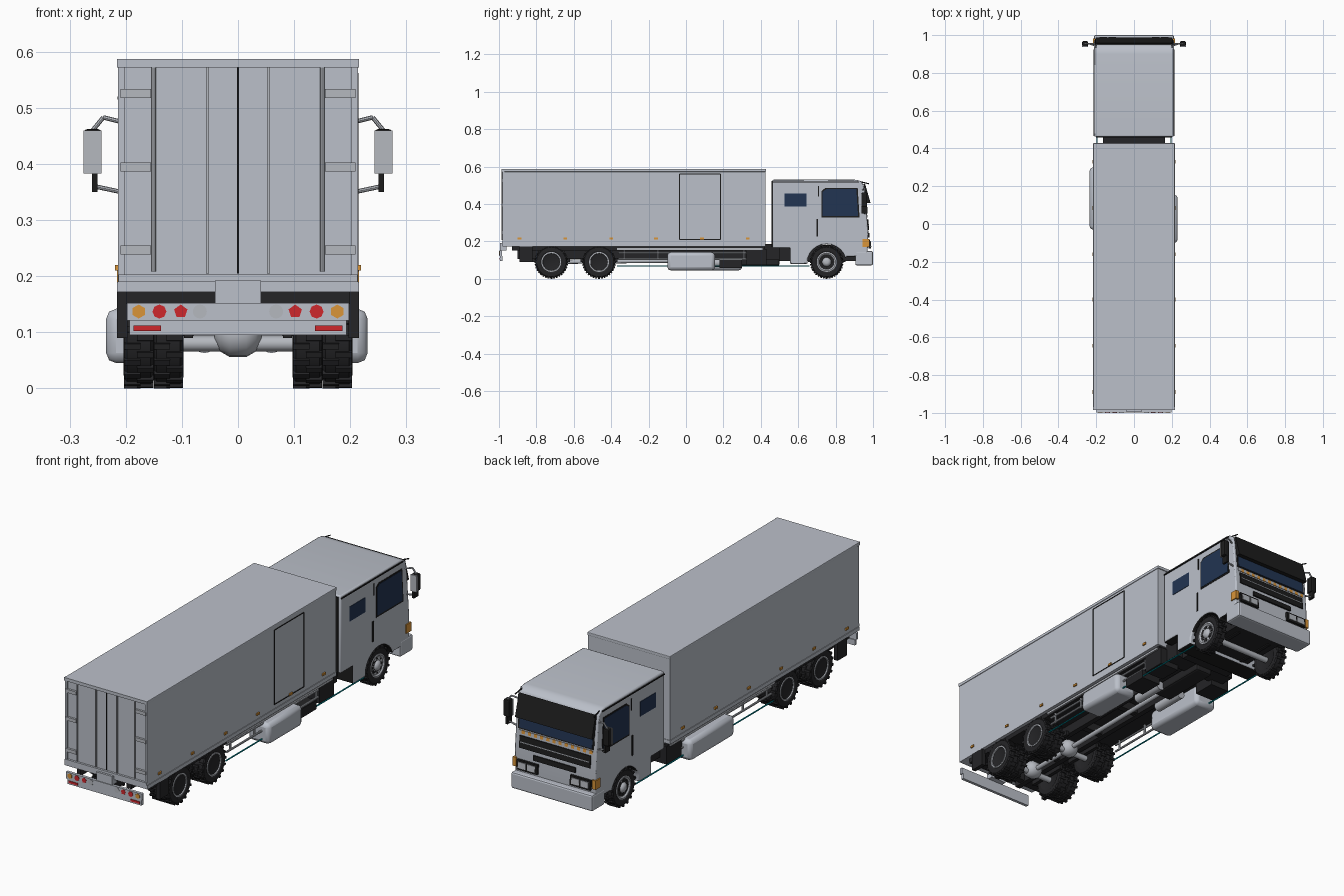
import bpy, bmesh, math
from mathutils import Vector

def mat(name, r, g, b):
    m = bpy.data.materials.new(name)
    m.diffuse_color = (r, g, b, 1)
    return m

PAINT = mat("pale grey paint", 0.50, 0.53, 0.59)
METAL = mat("light metal", 0.46, 0.48, 0.52)
BLACK = mat("black trim", 0.012, 0.012, 0.012)
DARK = mat("dark chassis", 0.018, 0.018, 0.02)
GLASS = mat("navy glass", 0.016, 0.035, 0.085)
RED = mat("red lens", 0.62, 0.02, 0.025)
AMBER = mat("amber lens", 0.70, 0.30, 0.04)
TEAL = mat("teal pipe", 0.0, 0.30, 0.36)

def finish(name, bm, m, bevel=0, smooth=False, seg=2):
    bmesh.ops.recalc_face_normals(bm, faces=bm.faces)
    me = bpy.data.meshes.new(name)
    bm.to_mesh(me)
    bm.free()
    me.materials.append(m)
    ob = bpy.data.objects.new(name, me)
    bpy.context.collection.objects.link(ob)
    if bevel:
        mod = ob.modifiers.new("bevel", 'BEVEL')
        mod.width, mod.segments, mod.limit_method = bevel, seg, 'ANGLE'
    if smooth:
        bpy.ops.object.select_all(action='DESELECT')
        ob.select_set(True)
        bpy.context.view_layer.objects.active = ob
        bpy.ops.object.shade_smooth_by_angle(angle=math.radians(35))
    return ob

def prism(name, pts, x0, x1, m, **kw):
    """Side profile of (y, z) points extruded across x."""
    bm = bmesh.new()
    a = [bm.verts.new((x0, y, z)) for y, z in pts]
    b = [bm.verts.new((x1, y, z)) for y, z in pts]
    bm.faces.new(a)
    bm.faces.new(b)
    for i in range(len(pts)):
        j = (i + 1) % len(pts)
        bm.faces.new((a[i], a[j], b[j], b[i]))
    return finish(name, bm, m, **kw)

def box(name, x0, x1, y0, y1, z0, z1, m, **kw):
    return prism(name, [(y0, z0), (y1, z0), (y1, z1), (y0, z1)], x0, x1, m, **kw)

def pair(name, x0, x1, y0, y1, z0, z1, m, **kw):
    for s, side in ((1, "right"), (-1, "left")):
        box(f"{name}_{side}", s * x0, s * x1, y0, y1, z0, z1, m, **kw)

def rod(name, p0, p1, r, m, n=8, smooth=True):
    p0, p1 = Vector(p0), Vector(p1)
    d = p1 - p0
    bm = bmesh.new()
    bmesh.ops.create_cone(bm, cap_ends=True, segments=n, radius1=r, radius2=r, depth=d.length)
    bm.transform(d.to_track_quat('Z', 'Y').to_matrix().to_4x4())
    bmesh.ops.translate(bm, verts=bm.verts, vec=(p0 + p1) / 2)
    return finish(name, bm, m, smooth=smooth)

def lathe(name, prof, c, m, n=32, lugs=False):
    """Spin (x, radius) profile about the x axis at centre c."""
    bm = bmesh.new()
    rings = [[bm.verts.new((c[0] + x, c[1] + r * math.cos(t), c[2] + r * math.sin(t)))
              for t in (2 * math.pi * k / n for k in range(n))] for x, r in prof]
    for a, b in zip(rings, rings[1:]):
        for k in range(n):
            j = (k + 1) % n
            bm.faces.new((a[k], a[j], b[j], b[k]))
    bm.faces.new(rings[0])
    bm.faces.new(rings[-1])
    if lugs:  # staggered tread blocks
        for k in range(36):
            t = 2 * math.pi * k / 36
            x0, x1 = (-0.026, 0.003) if k % 2 else (-0.003, 0.026)
            vs = [bm.verts.new((c[0] + x, c[1] + r * math.cos(t + d), c[2] + r * math.sin(t + d)))
                  for x in (x0, x1) for r, d in ((.08, -.07), (.08, .07), (.09, .055), (.09, -.055))]
            for f in ((0, 1, 2, 3), (4, 5, 6, 7), (0, 1, 5, 4), (1, 2, 6, 5), (2, 3, 7, 6), (3, 0, 4, 7)):
                bm.faces.new([vs[i] for i in f])
    return finish(name, bm, m, smooth=True)

# cargo body
box("cargo_box", -0.213, 0.213, -0.975, 0.424, 0.172, 0.582, PAINT)
box("cargo_roof_cap", -0.216, 0.216, -0.98, 0.428, 0.572, 0.587, PAINT, bevel=0.003)
box("cargo_sill", -0.216, 0.216, -0.981, 0.426, 0.172, 0.19, PAINT)
box("rear_sill", -0.213, 0.213, -0.985, -0.97, 0.19, 0.203, PAINT)
box("rear_header", -0.216, 0.216, -0.986, -0.97, 0.572, 0.587, PAINT)
box("door_gap", -0.0015, 0.0015, -0.979, -0.97, 0.205, 0.572, BLACK)
pair("door_rib", 0.052, 0.057, -0.981, -0.97, 0.205, 0.572, METAL)
pair("door_post", 0.202, 0.214, -0.982, -0.97, 0.19, 0.58, PAINT)
for s in (-1, 1):
    rod("door_lock_rod", (s * 0.15, -0.982, 0.208), (s * 0.15, -0.982, 0.575), 0.004, METAL)
    for z in (0.247, 0.395, 0.526):
        box("door_hinge", s * 0.155, s * 0.209, -0.985, -0.97, z - 0.008, z + 0.008, METAL)
    for y in (-0.89, -0.645, -0.4, -0.16, 0.085, 0.33):
        box("side_marker", s * 0.21, s * 0.219, y - 0.01, y + 0.01, 0.21, 0.22, AMBER)
# side door outline
for y in (-0.035, 0.185):
    box("side_door_seam", 0.21, 0.215, y - 0.002, y + 0.002, 0.21, 0.56, BLACK)
for z in (0.21, 0.56):
    box("side_door_seam", 0.21, 0.215, -0.035, 0.185, z - 0.002, z + 0.002, BLACK)

# rear light bar
box("light_bar", -0.198, 0.198, -0.998, -0.984, 0.121, 0.152, PAINT)
box("bumper_bar", -0.193, 0.193, -0.994, -0.98, 0.095, 0.121, PAINT)
box("rear_step", -0.041, 0.041, -0.995, -0.96, 0.15, 0.192, PAINT)
for s in (-1, 1):
    for x, m, n in ((0.177, AMBER, 6), (0.14, RED, 8), (0.102, RED, 5), (0.068, METAL, 16)):
        rod("tail_lamp", (s * x, -1.0, 0.137), (s * x, -0.99, 0.137), 0.0125, m, n, False)
    box("rear_reflector", s * 0.137, s * 0.186, -0.997, -0.99, 0.102, 0.112, RED)

# chassis
box("subframe", -0.2, 0.2, -0.93, 0.42, 0.15, 0.172, DARK)
pair("frame_rail", 0.05, 0.075, -0.9, 0.95, 0.105, 0.16, DARK)
pair("mud_flap", 0.197, 0.216, -0.89, -0.82, 0.09, 0.175, DARK)
pair("wheel_guard", 0.1, 0.214, -0.82, -0.37, 0.172, 0.185, DARK)
pair("side_strip", 0.2, 0.208, -0.37, 0.41, 0.155, 0.165, METAL)
box("cab_link", -0.165, 0.165, 0.41, 0.5, 0.1, 0.185, DARK)
box("engine", -0.13, 0.13, 0.5, 0.95, 0.095, 0.18, DARK)
box("gearbox", -0.045, 0.045, 0.2, 0.5, 0.07, 0.14, DARK, bevel=0.01)
for y in (-0.85, -0.6, -0.3, -0.05, 0.2):
    box("cross_member", -0.075, 0.075, y - 0.015, y + 0.015, 0.11, 0.15, DARK)
pair("battery_box", 0.1, 0.2, 0.32, 0.43, 0.075, 0.16, DARK)
box("right_equipment_box", 0.1, 0.2, 0.18, 0.3, 0.058, 0.1, DARK)
box("right_tank", 0.12, 0.231, -0.1, 0.155, 0.045, 0.142, PAINT, bevel=0.018, smooth=True)
box("left_tank", -0.235, -0.12, -0.03, 0.3, 0.045, 0.142, PAINT, bevel=0.018, smooth=True)
for s in (-1, 1):
    for z in (0.105, 0.138):
        rod("side_guard_rail", (s * 0.192, -0.36, z), (s * 0.192, 0.32, z), 0.005, METAL)
    for y in (-0.33, -0.15, 0.31):
        rod("side_guard_post", (s * 0.19, y, 0.1), (s * 0.19, y, 0.16), 0.005, METAL)
    rod("air_pipe", (s * 0.195, -0.37, 0.068), (s * 0.195, 0.66, 0.068), 0.0035, TEAL, 6)
    for y in (-0.72, -0.465, 0.752):
        box("leaf_spring", s * 0.08, s * 0.096, y - 0.1, y + 0.1, 0.09, 0.112, DARK)
rod("drive_shaft", (0, -0.72, 0.09), (0, 0.25, 0.1), 0.011, METAL, 12)
for x in (-0.06, 0.06):
    rod("air_cylinder", (x, 0.1, 0.085), (x, 0.26, 0.085), 0.022, METAL, 16)

# wheels
tyre = [(-0.022, 0.052), (-0.027, 0.06), (-0.026, 0.079), (-0.021, 0.085),
        (0.021, 0.085), (0.026, 0.079), (0.027, 0.06), (0.022, 0.052)]
for y, front in ((-0.72, False), (-0.465, False), (0.752, True)):
    rod("axle", (-0.17, y, 0.08), (0.17, y, 0.08), 0.014, METAL, 12)
    if not front:
        lathe("differential", [(-0.042, 0.012), (-0.032, 0.03), (-0.015, 0.04), (0.015, 0.04),
                               (0.032, 0.03), (0.042, 0.012)], (0, y, 0.096), METAL, 20)
    for s in (-1, 1):
        for x in ((0.177,) if front else (0.177, 0.124)):
            lathe("tyre", tyre, (s * x, y, 0.09), DARK, lugs=True)
        d = 0.022 if front else 0.008
        c = s * 0.177
        lathe("wheel_rim", [(-s * 0.02, 0.053), (s * 0.026, 0.053), (s * 0.027, 0.047), (s * d, 0.041),
                            (s * d, 0.024), (s * (d + .005), 0.022), (s * (d + .012), 0.013),
                            (s * (d + .013), 0.006)], (c, y, 0.09), METAL)
        for k in range(8):
            t = k * math.pi / 4
            py, pz = y + 0.033 * math.cos(t), 0.09 + 0.033 * math.sin(t)
            rod("rim_hole", (c + s * (d - .002), py, pz), (c + s * (d + .001), py, pz), 0.005, BLACK)

# cab shell with wheel arch cut into the profile
arch = [(0.752 + 0.104 * math.cos(t), 0.085 + 0.1 * math.sin(t))
        for t in (math.radians(165 - 15 * k) for k in range(11))]
cab = prism("cab", [(0.462, 0.165), (0.556, 0.165), (0.556, 0.08), (0.65, 0.08)] + arch +
            [(0.86, 0.12), (0.97, 0.12), (0.975, 0.25), (0.956, 0.475), (0.947, 0.51), (0.925, 0.526),
             (0.9, 0.53), (0.462, 0.53)], -0.211, 0.211, PAINT, bevel=0.006, smooth=True)
cab.data.materials.append(BLACK)
for p in cab.data.polygons:
    if p.center.z < 0.19 and abs(p.normal.x) < 0.5 and p.normal.y < 0.9:
        p.material_index = 1
box("front_bumper", -0.212, 0.212, 0.905, 1.0, 0.072, 0.148, PAINT, bevel=0.008)
box("cab_rear_trim", -0.2, 0.2, 0.457, 0.463, 0.17, 0.522, BLACK)
pair("roof_gutter", 0.205, 0.215, 0.465, 0.925, 0.515, 0.52, BLACK)
pair("door_handle", 0.208, 0.214, 0.697, 0.705, 0.225, 0.32, BLACK)
pair("door_pillar_trim", 0.208, 0.214, 0.707, 0.711, 0.44, 0.495, BLACK)
for s in (-1, 1):
    prism("door_window_seal", [(0.725, 0.328), (0.928, 0.328), (0.918, 0.486), (0.745, 0.486),
                               (0.725, 0.47)], s * 0.205, s * 0.2125, BLACK)
    prism("door_window", [(0.731, 0.336), (0.92, 0.336), (0.911, 0.479), (0.749, 0.479),
                          (0.731, 0.466)], s * 0.206, s * 0.214, GLASS)
pair("rear_window", 0.206, 0.213, 0.527, 0.643, 0.386, 0.455, GLASS)

# cab front plates follow the sloping face
def front(name, x0, x1, z0, z1, m, t=0.005):
    f = lambda z: 0.975 - 0.085 * (z - 0.25)
    prism(name, [(f(z0) - .006, z0), (f(z0) + t, z0), (f(z1) + t, z1), (f(z1) - .006, z1)], x0, x1, m)

front("windscreen_seal", -0.198, 0.198, 0.347, 0.49, BLACK, 0.002)
front("windscreen", -0.19, 0.19, 0.353, 0.485, GLASS, 0.004)
prism("sun_visor", [(0.95, 0.505), (0.957, 0.51), (0.987, 0.405), (0.966, 0.405)], -0.2, 0.2, BLACK)
for i in range(24):
    x = -0.192 + i * 0.016
    front("warning_stripe", x, x + 0.016, 0.327, 0.342, (AMBER, METAL)[i % 2], 0.003)
front("upper_grille", -0.185, 0.185, 0.262, 0.318, BLACK)
front("grille_bar", -0.18, 0.18, 0.288, 0.292, METAL, 0.007)
front("lower_grille", -0.11, 0.11, 0.222, 0.245, BLACK)
for s in (-1, 1):
    front("headlamp_housing", s * 0.085, s * 0.192, 0.162, 0.207, BLACK, 0.006)
    for x in (0.095, 0.143):
        front("headlamp", s * x, s * (x + 0.04), 0.171, 0.199, METAL, 0.009)
    box("corner_indicator", s * 0.198, s * 0.216, 0.945, 0.981, 0.17, 0.212, AMBER)
    # mirrors and roof rods
    box("mirror_housing", s * 0.244, s * 0.274, 0.94, 0.968, 0.383, 0.462, BLACK, bevel=0.005)
    box("mirror_glass", s * 0.243, s * 0.275, 0.936, 0.942, 0.383, 0.46, METAL)
    box("lower_mirror", s * 0.25, s * 0.26, 0.938, 0.97, 0.35, 0.385, BLACK)
    rod("mirror_arm_top", (s * 0.208, 0.945, 0.475), (s * 0.24, 0.955, 0.483), 0.004, METAL)
    rod("mirror_arm_bend", (s * 0.24, 0.955, 0.483), (s * 0.259, 0.955, 0.46), 0.004, METAL)
    rod("mirror_arm_low", (s * 0.208, 0.955, 0.35), (s * 0.255, 0.955, 0.36), 0.004, METAL)
    rod("roof_rod", (s * 0.2, 0.92, 0.522), (s * 0.205, 0.978, 0.508), 0.003, BLACK, 6)
